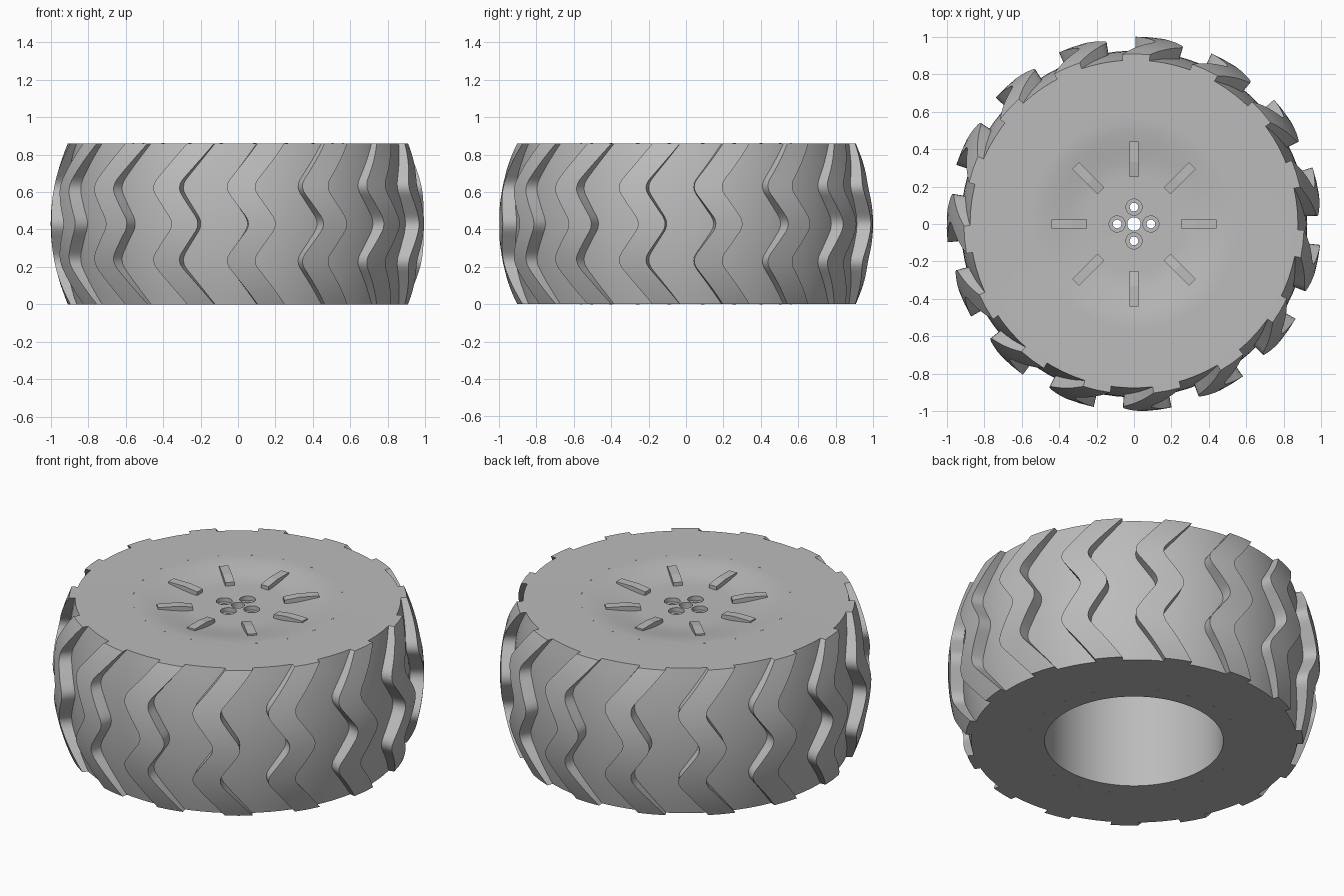
import bpy, bmesh
from math import sin, cos, pi, radians
from mathutils import Matrix

if "Cube" in bpy.data.objects:
    bpy.data.objects.remove(bpy.data.objects["Cube"])

HEIGHT = 0.86
MID = HEIGHT / 2
TREADS = 15

grey = bpy.data.materials.new("plain grey")
grey.use_nodes = True
grey.diffuse_color = (0.5, 0.5, 0.5, 1)
grey.node_tree.nodes["Principled BSDF"].inputs["Base Color"].default_value = (0.5, 0.5, 0.5, 1)


def finish(bm, name, smooth=True):
    bmesh.ops.recalc_face_normals(bm, faces=bm.faces)
    mesh = bpy.data.meshes.new(name)
    bm.to_mesh(mesh)
    bm.free()
    mesh.materials.append(grey)
    obj = bpy.data.objects.new(name, mesh)
    bpy.context.collection.objects.link(obj)
    if smooth:
        bpy.ops.object.select_all(action="DESELECT")
        obj.select_set(True)
        bpy.context.view_layer.objects.active = obj
        bpy.ops.object.shade_smooth_by_angle(angle=radians(28))
    return obj


def crown(z, middle, edge):
    """Bulging radius across the width of the tyre."""
    return middle - (middle - edge) * (abs(z - MID) / MID) ** 2


def floor_radius(z):
    return crown(z, 0.925, 0.875)


def dish(r):
    """Height of the shallow bowl in the outer face."""
    t = min(max((r - 0.26) / 0.3, 0), 1)
    return HEIGHT - 0.035 * (1 - t * t * (3 - 2 * t))


# Tyre and wheel: one turned body, hollow from below
def wheel_body():
    steps = 16
    ring = [(0.48, 0.7), (0.48, 0)]
    ring += [(floor_radius(HEIGHT * i / steps), HEIGHT * i / steps) for i in range(steps + 1)]
    ring += [(0.56 - 0.03 * i, dish(0.56 - 0.03 * i)) for i in range(11)]
    ring = [(0, 0.7)] + ring + [(0, dish(0))]
    bm = bmesh.new()
    verts = [bm.verts.new((r, 0, z)) for r, z in ring]
    edges = [bm.edges.new(pair) for pair in zip(verts, verts[1:])]
    bmesh.ops.spin(bm, geom=verts + edges, axis=(0, 0, 1), cent=(0, 0, 0),
                   angle=2 * pi, steps=90, use_merge=True)
    bmesh.ops.remove_doubles(bm, verts=bm.verts, dist=0.0005)
    return finish(bm, "wheel_body", False)


# Hub holes: centre bore and four counterbored bolt holes
def hub_cutter():
    bm = bmesh.new()

    def drill(radius, low, x, y):
        bmesh.ops.create_cone(bm, cap_ends=True, segments=32, radius1=radius, radius2=radius,
                              depth=1 - low, matrix=Matrix.Translation((x, y, (1 + low) / 2)))
    drill(0.036, 0.5, 0, 0)
    for k in range(4):
        x, y = 0.09 * cos(k * pi / 2), 0.09 * sin(k * pi / 2)
        drill(0.023, 0.5, x, y)
        drill(0.043, 0.8, x, y)
    cutter = finish(bm, "hub_hole_cutter", False)
    cutter.hide_render = True
    cutter.hide_viewport = True
    return cutter


body = wheel_body()
cutter = hub_cutter()
cut = body.modifiers.new("hub_holes", "BOOLEAN")
cut.operation = "DIFFERENCE"
cut.solver = "EXACT"
cut.use_self = True
cut.object = cutter
bpy.context.view_layer.update()
mesh = bpy.data.meshes.new_from_object(body.evaluated_get(bpy.context.evaluated_depsgraph_get()))
body.modifiers.clear()
body.data = mesh
bpy.data.objects.remove(cutter)
bpy.context.view_layer.objects.active = body
bpy.ops.object.select_all(action="DESELECT")
body.select_set(True)
bpy.ops.object.shade_smooth_by_angle(angle=radians(28))


# Tread bars: zigzag ribs wrapped over the crown
def zigzag(z):
    d = abs(z - MID)
    return -8.3 * d / 0.2 if d < 0.2 else -8.3 + 11.3 * (d - 0.2) / 0.23


def rounded_zigzag(z):
    return sum(zigzag(z + 0.008 * k) for k in range(-5, 6)) / 11


def tread_bar(index):
    bm = bmesh.new()
    rows = []
    steps = 44
    for i in range(steps + 1):
        z = HEIGHT * i / steps
        centre = -81.7 + index * 360 / TREADS + rounded_zigzag(z)
        half = 4.2 + 0.5 * abs(z - MID) / MID
        outer, inner = crown(z, 1.0, 0.908), floor_radius(z) - 0.008
        corners = [(inner, -1), (outer, -1), (outer, 0), (outer, 1), (inner, 1)]
        row = []
        for r, side in corners:
            a = radians(centre + side * half)
            row.append(bm.verts.new((r * cos(a), r * sin(a), z)))
        rows.append(row)
    for low, high in zip(rows, rows[1:]):
        for j in range(5):
            k = (j + 1) % 5
            bm.faces.new((low[j], low[k], high[k], high[j]))
    bm.faces.new(rows[0])
    bm.faces.new(rows[-1])
    finish(bm, f"tread_bar_{index + 1}")


for n in range(TREADS):
    tread_bar(n)


# Spokes: flat-topped ribs rising out of the bowl
def spoke(index):
    bm = bmesh.new()
    side = [(0.25, 0.81), (0.25, 0.846), (0.33, 0.857), (0.44, 0.857), (0.44, 0.81)]
    face = bm.faces.new([bm.verts.new((r, -0.025, z)) for r, z in side])
    new = bmesh.ops.extrude_face_region(bm, geom=[face])["geom"]
    bmesh.ops.translate(bm, vec=(0, 0.05, 0), verts=[v for v in new if isinstance(v, bmesh.types.BMVert)])
    bmesh.ops.rotate(bm, verts=bm.verts, cent=(0, 0, 0), matrix=Matrix.Rotation(index * pi / 4, 3, "Z"))
    finish(bm, f"spoke_{index + 1}", False)


for n in range(8):
    spoke(n)

# Rim seam: tiny marks where the wheel meets the tyre, on both faces
bm = bmesh.new()
for n in range(20):
    for z in (0, HEIGHT):
        turn = Matrix.Rotation((n + 0.5) * pi / 10, 4, "Z")
        place = turn @ Matrix.Translation((0.566, 0, z)) @ Matrix.Diagonal((0.005, 0.018, 0.002, 1))
        bmesh.ops.create_cube(bm, size=1, matrix=place)
finish(bm, "rim_seam_marks", False)
